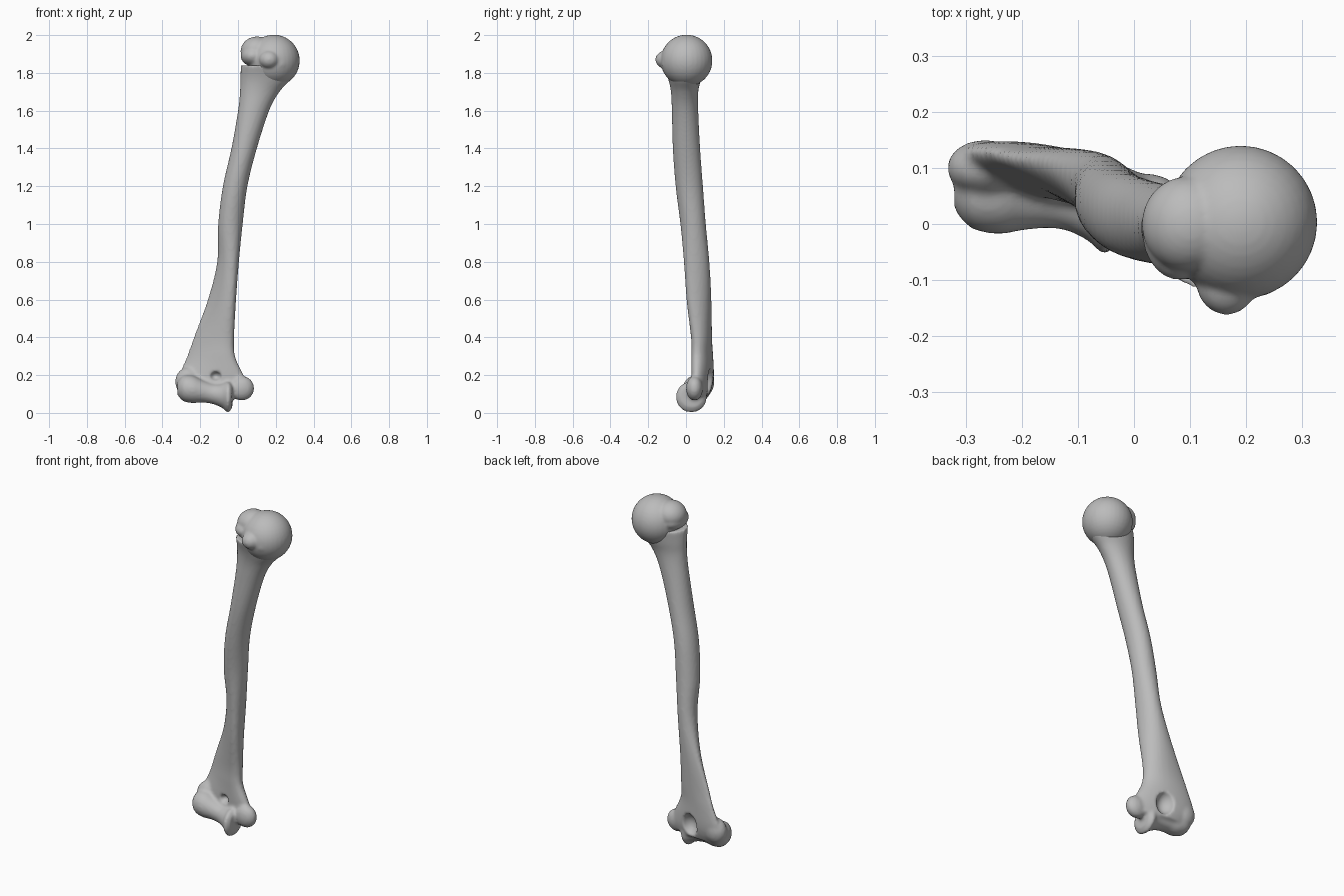
import bpy, bmesh, math
from mathutils import Matrix, Vector

if "Cube" in bpy.data.objects:
    bpy.data.objects.remove(bpy.data.objects["Cube"])

bone = bpy.data.materials.new("bone_grey")
bone.use_nodes = True
GREY = (0.5, 0.5, 0.5, 1)
bone.diffuse_color = GREY
bone.node_tree.nodes["Principled BSDF"].inputs["Base Color"].default_value = GREY


def loft(bm, rings):
    """Skin a list of equal-length point rings and cap both ends."""
    loops = [[bm.verts.new(p) for p in ring] for ring in rings]
    n = len(loops[0])
    for a, b in zip(loops, loops[1:]):
        for i in range(n):
            j = (i + 1) % n
            bm.faces.new((a[i], a[j], b[j], b[i]))
    bm.faces.new(loops[0][::-1])
    bm.faces.new(loops[-1])


def refine(keys, steps=5):
    """Catmull-Rom interpolation of rows of numbers."""
    out = []
    for i in range(len(keys) - 1):
        quad = [keys[max(i - 1, 0)], keys[i], keys[i + 1], keys[min(i + 2, len(keys) - 1)]]
        for s in range(steps):
            t = s / steps
            out.append([0.5 * (2 * b + (c - a) * t + (2 * a - 5 * b + 4 * c - d) * t * t
                               + (3 * b - a - 3 * c + d) * t ** 3) for a, b, c, d in zip(*quad)])
    return out + [list(keys[-1])]


def blob(bm, centre, radii, turn=0):
    m = (Matrix.Translation(centre) @ Matrix.Rotation(math.radians(turn), 4, "Y")
         @ Matrix.Diagonal((*radii, 1)))
    bmesh.ops.create_uvsphere(bm, u_segments=32, v_segments=20, radius=1, matrix=m)


def make_object(name, bm):
    bmesh.ops.recalc_face_normals(bm, faces=bm.faces)
    mesh = bpy.data.meshes.new(name)
    bm.to_mesh(mesh)
    bm.free()
    ob = bpy.data.objects.new(name, mesh)
    bpy.context.collection.objects.link(ob)
    mesh.materials.append(bone)
    return ob


def fuse(ob, voxel, rounds, cutter=None):
    """Melt overlapping volumes into one smooth surface, with optional hollows."""
    def remesh():
        mod = ob.modifiers.new("fuse", "REMESH")
        mod.mode = "VOXEL"
        mod.voxel_size = voxel
        mod.use_smooth_shade = True
    remesh()
    if cutter:
        cut = ob.modifiers.new("hollows", "BOOLEAN")
        cut.operation = "DIFFERENCE"
        cut.object = cutter
        cutter.hide_render = True
        cutter.hide_set(True)
        remesh()
    soft = ob.modifiers.new("soften", "SMOOTH")
    soft.factor = 0.5
    soft.iterations = rounds


ANGLES = [2 * math.pi * i / 32 for i in range(32)]

# Shaft sections: height, x min, x max, y min, y max, skew, lateral thinning
sections = refine([
    (0.09, -0.27, 0.03, 0.03, 0.12, -0.02, 0.0),
    (0.14, -0.31, 0.05, 0.03, 0.14, -0.03, 0.0),
    (0.20, -0.31, 0.03, 0.03, 0.15, -0.035, 0.1),
    (0.30, -0.27, -0.015, 0.035, 0.15, -0.035, 0.3),
    (0.40, -0.235, -0.02, 0.035, 0.145, -0.03, 0.4),
    (0.60, -0.16, -0.01, 0.01, 0.14, -0.03, 0.3),
    (0.80, -0.11, 0.005, -0.01, 0.125, -0.015, 0.1),
    (1.00, -0.105, 0.025, -0.03, 0.105, 0.0, 0.0),
    (1.20, -0.08, 0.05, -0.055, 0.09, 0.0, 0.0),
    (1.40, -0.035, 0.10, -0.07, 0.075, 0.0, 0.0),
    (1.60, 0.0, 0.165, -0.075, 0.065, 0.0, 0.0),
    (1.70, 0.01, 0.22, -0.08, 0.065, 0.0, 0.0),
    (1.77, 0.012, 0.28, -0.095, 0.08, 0.0, 0.0),
    (1.84, 0.015, 0.29, -0.12, 0.09, 0.0, 0.0),
])
rings = []
for z, x0, x1, y0, y1, skew, thin in sections:
    half = (y1 - y0) / 2
    depth = math.sqrt(half * half - skew * skew)
    rings.append([Vector(((x0 + x1) / 2 + (x1 - x0) / 2 * math.cos(a),
                          (y0 + y1) / 2 + skew * math.cos(a)
                          + depth * math.sin(a) * (1 + thin * math.cos(a)), z)) for a in ANGLES])
bm = bmesh.new()
loft(bm, rings)

# Elbow joint spool: x, centre y, centre z, radius
spool = refine([
    (-0.32, 0.06, 0.13, 0.035), (-0.29, 0.06, 0.13, 0.068), (-0.24, 0.055, 0.125, 0.073),
    (-0.19, 0.05, 0.115, 0.060), (-0.13, 0.045, 0.10, 0.054), (-0.08, 0.035, 0.09, 0.066),
    (-0.052, 0.028, 0.084, 0.084), (-0.03, 0.03, 0.09, 0.060)], 3)
loft(bm, [[Vector((x, y + r * math.cos(a), z + r * math.sin(a))) for a in ANGLES]
          for x, y, z, r in spool])

# Knobs on either side of the elbow
blob(bm, (0.02, 0.045, 0.13), (0.066, 0.045, 0.065))
blob(bm, (-0.265, 0.1, 0.165), (0.068, 0.05, 0.075))
shaft = make_object("shaft_and_elbow", bm)

# Hollows above the elbow, at the back and the front
bm = bmesh.new()
blob(bm, (-0.11, 0.16, 0.165), (0.058, 0.08, 0.075))
blob(bm, (-0.12, 0.015, 0.195), (0.035, 0.055, 0.028))
hollows = make_object("hollow_cutter", bm)
fuse(shaft, 0.008, 4, hollows)

# Shoulder ball with its two tubercles
bm = bmesh.new()
blob(bm, (0.19, 0.003, 1.865), (0.137, 0.137, 0.137))
blob(bm, (0.095, 0.0, 1.92), (0.082, 0.085, 0.072), -15)
blob(bm, (0.08, -0.01, 1.89), (0.066, 0.09, 0.055))
blob(bm, (0.165, -0.1, 1.87), (0.055, 0.062, 0.05))
blob(bm, (0.215, -0.085, 1.85), (0.055, 0.045, 0.045))
head = make_object("shoulder_ball", bm)
fuse(head, 0.007, 6)
